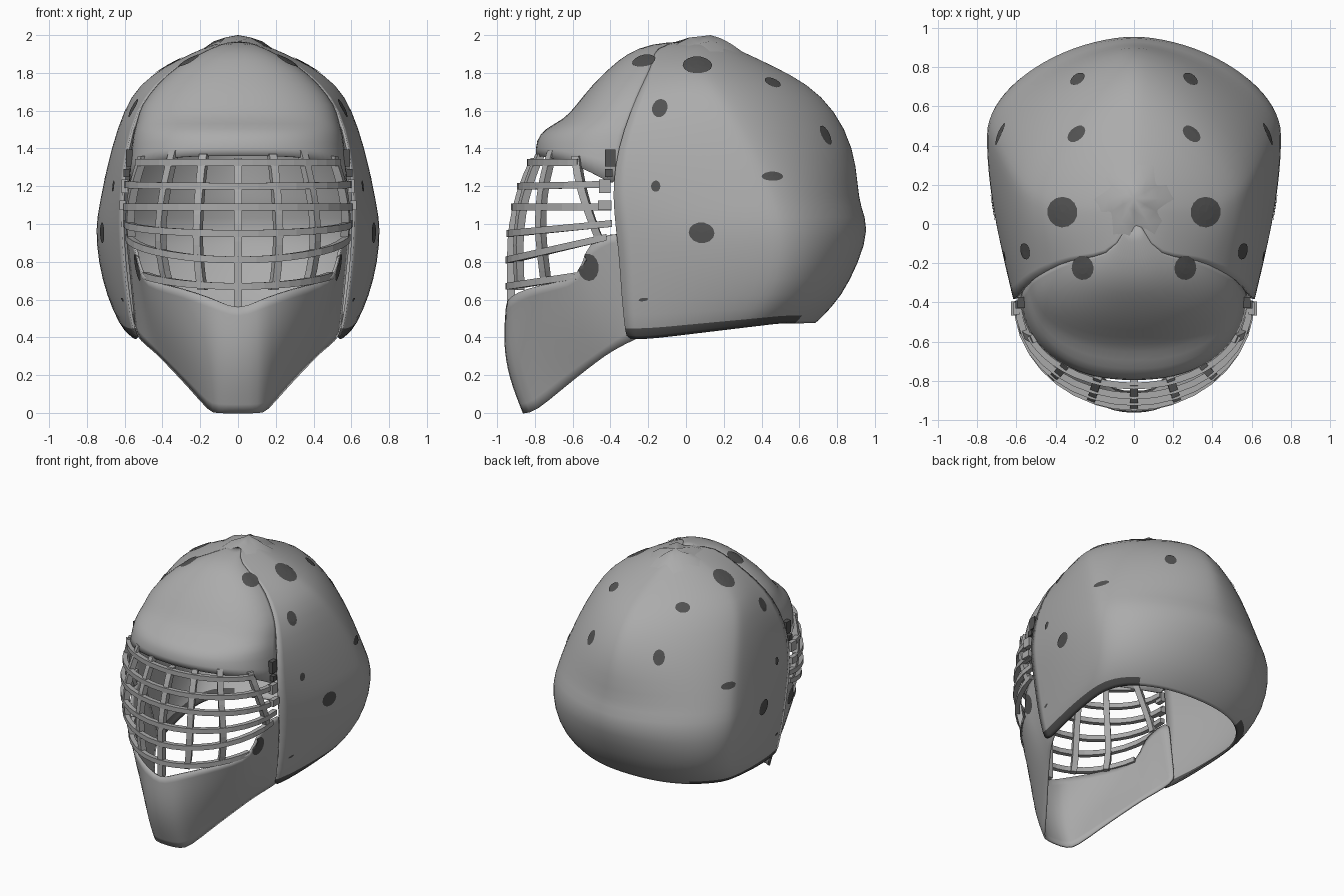
import bpy, bmesh
from math import sin, cos, pi, radians
from mathutils import Vector
from mathutils.bvhtree import BVHTree

cube = bpy.data.objects.get("Cube")
if cube:
    bpy.data.objects.remove(cube, do_unlink=True)


def material(name, v):
    m = bpy.data.materials.new(name)
    m.use_nodes = True
    m.diffuse_color = (v, v, v, 1)
    m.node_tree.nodes["Principled BSDF"].inputs["Base Color"].default_value = (v, v, v, 1)
    return m


SHELL = material("shell grey", 0.41)
CAGE = material("cage grey", 0.40)
DARK = material("dark grey", 0.085)
CENTRE = Vector((0, 0.05, 1.1))


def make(name, verts, faces, mat, smooth=False, mirror=False):
    bm = bmesh.new()
    vs = [bm.verts.new(v) for v in verts]
    for f in faces:
        bm.faces.new([vs[i] for i in f])
    bmesh.ops.remove_doubles(bm, verts=bm.verts, dist=0.0005)
    bmesh.ops.recalc_face_normals(bm, faces=bm.faces)
    me = bpy.data.meshes.new(name)
    bm.to_mesh(me)
    bm.free()
    me.materials.append(mat)
    ob = bpy.data.objects.new(name, me)
    bpy.context.collection.objects.link(ob)
    for p in me.polygons:
        p.use_smooth = smooth
    if mirror:
        ob.modifiers.new("mirror", 'MIRROR').use_clip = True
    return ob


def loft(name, rows, mat, thick=0.014):
    n = len(rows[0])
    faces = [(r * n + c, r * n + c + 1, (r + 1) * n + c + 1, (r + 1) * n + c)
             for r in range(len(rows) - 1) for c in range(n - 1)]
    ob = make(name, [p for r in rows for p in r], faces, mat, True, True)
    ob.modifiers.new("smooth", 'SUBSURF').levels = 1
    ob.modifiers["smooth"].render_levels = 1
    s = ob.modifiers.new("thickness", 'SOLIDIFY')
    s.thickness, s.offset = thick, 0
    return ob


# Rear shell: height, front edge x and y, widest x and y, back y, roundness
LEVELS = [
    (1.965, 0, .10, 0, .10, .10, 2),
    (1.95, .08, -.13, .12, .06, .2, 1.6),
    (1.895, .20, -.17, .25, .06, .32, 1.6),
    (1.83, .32, -.18, .38, .07, .46, 1.6),
    (1.735, .43, -.23, .52, .12, .645, 1.5),
    (1.60, .53, -.29, .60, .20, .785, 1.5),
    (1.40, .585, -.36, .665, .31, .885, 1.55),
    (1.20, .605, -.385, .71, .40, .905, 1.65),
    (1.09, .61, -.38, .73, .44, .918, 1.7),
    (0.98, .61, -.37, .75, .47, .967, 1.75),
    (0.80, .60, -.35, .735, .47, .91, 1.9),
    (0.62, .58, -.34, .69, .42, .82, 2),
    (0.42, .55, -.32, .625, .30, .71, 2.2),
    (0.395, .525, -.31, .59, .29, .68, 2.2),
]


def rim_rise(y):
    return 0.085 * max(0, min(1, (y + 0.2) / 0.7))


def shell_row(z, xe, ye, w, yc, yb, p):
    row = []
    for i in range(6):
        t = i / 6
        row.append((xe + (w - xe) * sin(t * pi / 2), ye + (yc - ye) * t, z))
    for i in range(11):
        a = i / 10 * pi / 2
        c, s = max(cos(a), 0) ** (2 / p), sin(a) ** (2 / p)
        row.append((w * c if i < 10 else 0, yc + (yb - yc) * s, z))
    if z < 0.5:
        row = [(x, y, z + rim_rise(y)) for x, y, z in row]
    return row


shell = loft("rear_shell", [shell_row(*l) for l in LEVELS], SHELL)
# Dark lip under the sides of the lower rim
shell.data.materials.append(DARK)
for p in shell.data.polygons:
    if p.center.z - rim_rise(p.center.y) < 0.415 and p.center.y < 0.6:
        p.material_index = 1

# Forehead: height, edge x and y, front y
BROW = [
    (1.965, 0, .10, .10), (1.95, .08, -.13, -.19), (1.895, .20, -.17, -.31),
    (1.83, .318, -.18, -.39), (1.735, .425, -.225, -.49), (1.62, .51, -.27, -.58),
    (1.55, .525, -.29, -.64), (1.50, .54, -.31, -.745), (1.44, .555, -.33, -.79),
    (1.36, .575, -.35, -.79),
]
rows = []
for z, xe, ye, yf in BROW:
    row = []
    for i in range(11):
        a = i / 10 * pi / 2
        x = xe * sin(a) ** 0.9
        y = ye + (yf - ye) * max(cos(a), 0) ** 0.9
        row.append((x, y, z - (0.17 * (i / 10) ** 3 if z < 1.4 else 0)))
    rows.append(row)
forehead = loft("forehead", rows, SHELL)

# Chin guard: top and bottom point of each column
CHIN = [
    ((0, -.95, .545), (0, -.86, 0)), ((.10, -.94, .59), (.11, -.85, 0)),
    ((.15, -.93, .61), (.145, -.80, .005)), ((.30, -.85, .66), (.25, -.65, .13)),
    ((.44, -.69, .69), (.35, -.52, .235)), ((.51, -.565, .72), (.42, -.42, .31)),
    ((.535, -.535, .86), (.47, -.35, .35)), ((.555, -.48, .92), (.51, -.28, .385)),
    ((.59, -.33, .97), (.535, -.20, .42)),
]
rows = []
for k in range(7):
    t = k / 6
    row = []
    for i, (a, b) in enumerate(CHIN):
        p = Vector(a).lerp(Vector(b), t)
        bulge = 0.048 * sin(t * pi) * max(0, 1 - i / 6)
        row.append(p + Vector((bulge * min(i, 2) * 0.2, -bulge, 0)))
    rows.append(row)
chin = loft("chin_guard", rows, SHELL)

bpy.context.view_layer.update()
deps = bpy.context.evaluated_depsgraph_get()
trees = [BVHTree.FromObject(o, deps) for o in (shell, forehead, chin)]


def surface(p, lift=0.005):
    """Outermost shell point on the ray from the centre through p."""
    d = (Vector(p) - CENTRE).normalized()
    hits = [t.ray_cast(CENTRE + d * 3, -d, 2.9) for t in trees]
    hits = [h for h in hits if h[0] is not None]
    if not hits:
        return trees[2].find_nearest(p)[0] + d * lift
    return min(hits, key=lambda h: h[3])[0] + d * lift


# Vent spots: centre and two radii (along the shell, up the shell)
SPOTS = [
    ((.35, .06, 1.81), .075, .085), ((.24, -.20, 1.80), .055, .06),
    ((.28, .44, 1.72), .05, .04), ((.28, .72, 1.46), .04, .055),
    ((.53, -.13, 1.59), .04, .05), ((.66, -.16, 1.20), .025, .03),
    ((.67, .45, 1.25), .06, .025), ((.69, .08, .96), .065, .052),
    ((.52, -.50, .78), .045, .07), ((.60, -.22, .61), .025, .008),
]
for n, (p, ra, rb) in enumerate(SPOTS):
    p = Vector(p)
    d = (p - CENTRE).normalized()
    side = Vector((0, 0, 1)).cross(d).normalized()
    up = d.cross(side)
    verts = [surface(p)]
    for ring in (0.5, 1):
        for i in range(14):
            a = i / 14 * 2 * pi
            verts.append(surface(p + ring * (side * ra * cos(a) + up * rb * sin(a))))
    faces = [(0, 1 + i, 1 + (i + 1) % 14) for i in range(14)]
    faces += [(1 + i, 15 + i, 15 + (i + 1) % 14, 1 + (i + 1) % 14) for i in range(14)]
    make("vent_spot_%d" % (n + 1), verts, faces, DARK, False, True)

# Pleated knob on the crown
verts, N = [Vector((0, .13, 2.0))], 12
for rad, ridge, valley in ((.06, .03, .012), (.13, .026, .002), (.23, -.004, -.01)):
    for i in range(N):
        a = i / N * 2 * pi
        q = surface((rad * cos(a), .13 + rad * sin(a), 1.95), 0)
        verts.append(q + Vector((0, 0, valley if i % 2 else ridge)))
faces = [(0, 1 + i, 1 + (i + 1) % N) for i in range(N)]
for r in range(2):
    o = 1 + r * N
    faces += [(o + i, o + N + i, o + N + (i + 1) % N, o + (i + 1) % N) for i in range(N)]
make("crown_knob", verts, faces, SHELL, True)


# Face cage, narrower towards the chin
def cage_point(a, z, inset=0.0):
    front = -0.955 + 0.5 * max(0, z - 0.85) ** 2 + inset
    half = 0.61 - (0.35 if z > 1.08 else 0.65) * (z - 1.08) ** 2 - inset
    return Vector((half * sin(a), -0.42 + (front + 0.42) * cos(a), z))


def bar(name, path, wide, width=0.036, depth=0.034, mirror=False):
    """Sweep a flat strip along path; wide(a) gives the width direction."""
    verts = []
    for p, a in path:
        out = Vector((sin(a), -cos(a), 0))
        w = wide(a) * width / 2
        verts += [p + w, p - w, p - w - out * depth, p + w - out * depth]
    n = len(path)
    faces = [(k * 4 + j, k * 4 + (j + 1) % 4, k * 4 + 4 + (j + 1) % 4, k * 4 + 4 + j)
             for k in range(n - 1) for j in range(4)]
    faces += [(0, 1, 2, 3), tuple(n * 4 - 4 + j for j in range(4))]
    make(name, verts, faces, CAGE, False, mirror)


# Horizontal bars: centre height, rise towards the ends, end angle
HORIZONTAL = [(1.325, 0.0, 68), (1.20, 0.01, 92), (1.09, 0.0, 93),
              (0.95, 0.05, 93), (0.81, 0.12, 90), (0.67, 0.08, 73)]
for n, (z, rise, end) in enumerate(HORIZONTAL):
    angles = [radians(end) * (i / 9 - 1) for i in range(19)]
    path = [(cage_point(a, z + rise * (1 - cos(a))), a) for a in angles]
    bar("cage_crossbar_%d" % (n + 1), path, lambda a: Vector((0, 0, 1)))

# Vertical bars: top and bottom angle, top and bottom height
UPRIGHTS = [(0, 0, 1.35, .555), (19, 24, 1.37, .65), (38, 51, 1.39, .67), (65, 85, 1.36, .93)]
for n, (a0, a1, top, low) in enumerate(UPRIGHTS):
    path = []
    for i in range(10):
        a = radians(a0 + (a1 - a0) * i / 9)
        path.append((cage_point(a, top + (low - top) * i / 9, 0.008), a))
    bar("cage_upright_%d" % (n + 1), path,
        lambda a: Vector((cos(a), sin(a), 0)), 0.042, 0.042, n > 0)


# Cage clips at the temples
def box(name, c, s, mat):
    verts = [Vector(c) + Vector((i * s[0], j * s[1], k * s[2])) / 2
             for i in (-1, 1) for j in (-1, 1) for k in (-1, 1)]
    faces = [(0, 1, 3, 2), (4, 5, 7, 6), (0, 1, 5, 4), (2, 3, 7, 6), (0, 2, 6, 4), (1, 3, 7, 5)]
    make(name, verts, faces, mat, False, True)


box("temple_buckle", (.575, -.40, 1.35), (.035, .055, .09), DARK)
box("upper_clip", (.60, -.43, 1.20), (.035, .06, .07), CAGE)
box("lower_clip", (.61, -.43, 1.10), (.035, .07, .05), CAGE)
box("clip_strap", (.59, -.41, 1.27), (.03, .04, .04), DARK)
